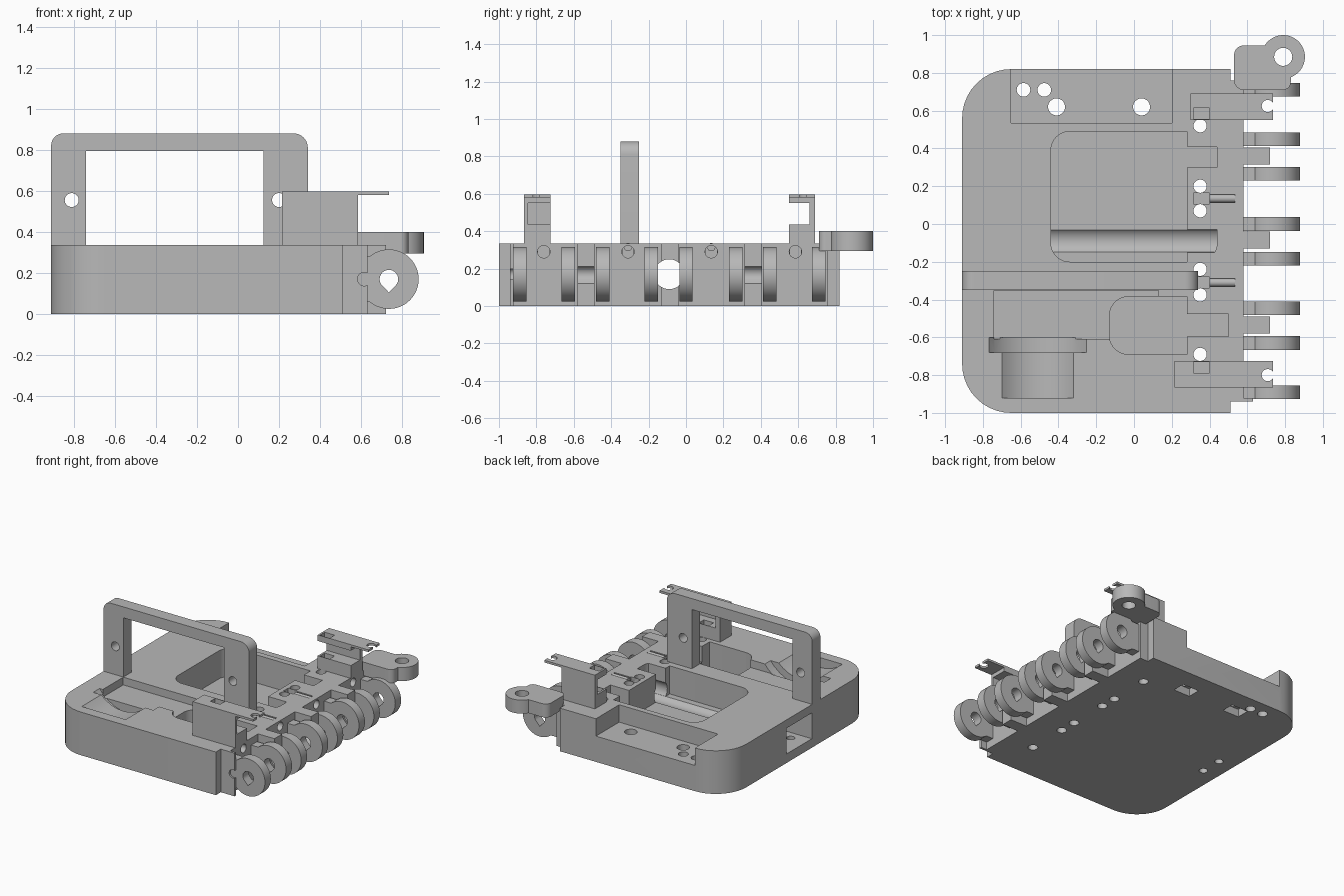
import bpy, bmesh
from math import sin, cos, radians, pi

if "Cube" in bpy.data.objects:
    bpy.data.objects.remove(bpy.data.objects["Cube"], do_unlink=True)

grey = bpy.data.materials.new("plain_grey")
grey.use_nodes = True
colour = (0.48, 0.48, 0.48, 1)
grey.diffuse_color = colour
grey.node_tree.nodes["Principled BSDF"].inputs["Base Color"].default_value = colour

TOP = 0.335      # top of the base
PIN_X, PIN_Z = 0.735, 0.17  # hinge axis


def prism(name, pts, axis, lo, hi):
    """Extrude a 2D outline along an axis."""
    place = {"x": lambda u, v, w: (w, u, v),
             "y": lambda u, v, w: (u, w, v),
             "z": lambda u, v, w: (u, v, w)}[axis]
    bm = bmesh.new()
    a = [bm.verts.new(place(u, v, lo)) for u, v in pts]
    b = [bm.verts.new(place(u, v, hi)) for u, v in pts]
    bm.faces.new(a)
    bm.faces.new(b)
    for i in range(len(pts)):
        j = (i + 1) % len(pts)
        bm.faces.new((a[i], a[j], b[j], b[i]))
    bmesh.ops.recalc_face_normals(bm, faces=bm.faces)
    me = bpy.data.meshes.new(name)
    bm.to_mesh(me)
    bm.free()
    me.materials.append(grey)
    ob = bpy.data.objects.new(name, me)
    bpy.context.scene.collection.objects.link(ob)
    return ob


def arc(u, v, r, start=0, end=360, n=32):
    steps = n if end - start == 360 else n + 1
    return [(u + r * cos(radians(start + (end - start) * i / n)),
             v + r * sin(radians(start + (end - start) * i / n))) for i in range(steps)]


def rounded(u0, u1, v0, v1, r00=0, r10=0, r11=0, r01=0):
    """Rectangle with a radius for each corner, counter-clockwise."""
    pts = []
    for u, v, su, sv, r, start in ((u0, v0, 1, 1, r00, 180), (u1, v0, -1, 1, r10, 270),
                                   (u1, v1, -1, -1, r11, 0), (u0, v1, 1, -1, r01, 90)):
        if r:
            pts += arc(u + su * r, v + sv * r, r, start, start + 90, 10)
        else:
            pts.append((u, v))
    return pts


def box(name, x0, x1, y0, y1, z0, z1):
    return prism(name, rounded(x0, x1, y0, y1), "z", z0, z1)


def combine(target, other, op="DIFFERENCE"):
    """Apply a boolean and discard the helper."""
    mod = target.modifiers.new("cut", "BOOLEAN")
    mod.operation, mod.solver, mod.object = op, "EXACT", other
    bpy.context.view_layer.update()
    deps = bpy.context.evaluated_depsgraph_get()
    me = bpy.data.meshes.new_from_object(target.evaluated_get(deps))
    target.modifiers.clear()
    target.data = me
    bpy.data.objects.remove(other, do_unlink=True)


def cut_box(target, *dims):
    combine(target, box("cutter", *dims))


def cut_round(target, u, v, r, axis, lo, hi):
    combine(target, prism("cutter", arc(u, v, r), axis, lo, hi))


# Base tray
base = prism("base_tray", rounded(-0.91, 0.51, -1, 0.82, r00=0.26, r01=0.26), "z", 0, TOP)
combine(base, box("hinge_side", 0.4, 0.58, -0.94, 0.76, 0, TOP), "UNION")

# Pockets in the tray
r = 0.1
combine(base, prism("cutter", rounded(-0.44, 0.44, -0.2, 0.49, r, r, r, r), "z", 0.117, 0.5))
combine(base, prism("cutter", rounded(-0.13, 0.5, -0.69, -0.385, r, r, r, r), "z", 0.117, 0.5))
cut_box(base, -0.74, 0.13, -0.61, -0.352, 0.275, 0.5)
cut_box(base, -0.65, 0.2, 0.535, 0.9, 0.2, 0.5)

# Curved cradle with a wider collar
cut_round(base, -0.51, 0.53, 0.272, "y", -0.92, -0.67)
cut_round(base, -0.51, 0.53, 0.325, "y", -0.68, -0.602)

# Columns standing in the pockets beside the hinge
for y0, y1 in ((0.41, 0.51), (-0.03, 0.3), (-0.476, -0.15), (-0.72, -0.595)):
    combine(base, box("column", 0.28, 0.52, y0, y1, 0.05, TOP), "UNION")

# Cable slot and tunnel
cut_box(base, -1, -0.66, -0.245, 0.065, 0.07, 0.27)
cut_round(base, -0.09, PIN_Z, 0.08, "x", -0.7, 0.8)
for y in (-0.17, 0.0):
    cut_round(base, -0.78, y, 0.03, "z", -0.1, 0.1)

# Screw holes and nut traps
for y in (0.52, 0.2, 0.07, -0.24, -0.375, -0.69):
    cut_round(base, 0.35, y, 0.035, "z", -0.1, 0.5)
for x in (-0.585, -0.475):
    cut_round(base, x, 0.71, 0.036, "z", -0.1, 0.5)
for x in (-0.41, 0.04):
    cut_round(base, x, 0.62, 0.045, "z", -0.1, 0.5)
    cut_box(base, x - 0.07, x + 0.07, 0.57, 0.67, -0.1, 0.06)

# Latch pin notches and bores
NOTCHES = (0.585, 0.135, -0.31, -0.76)
for y in NOTCHES:
    cut_box(base, 0.315, 0.4, y - 0.03, y + 0.03, 0.24, 0.5)
    cut_round(base, y, 0.29, 0.033, "x", 0.38, 0.7)
for y in NOTCHES[1:3]:
    cut_box(base, 0.38, 0.535, y - 0.022, y + 0.022, 0.29, 0.5)
    prism("latch_pin", arc(y, 0.315, 0.022), "x", 0.4, 0.535)

# Hinge knuckles with teardrop bores
teardrop = arc(PIN_X, PIN_Z, 0.045, -40, 220) + [(PIN_X, 0.105)]
for y in (-0.89, -0.63, -0.445, -0.185, 0.0, 0.265, 0.448, 0.71):
    knuckle = prism("hinge_knuckle", arc(PIN_X, PIN_Z, 0.145, n=48), "y", y - 0.036, y + 0.036)
    combine(knuckle, box("web", 0.57, 0.68, y - 0.036, y + 0.036, 0.06, 0.28), "UNION")
    combine(knuckle, prism("cutter", teardrop, "y", y - 0.1, y + 0.1))

# Posts between paired knuckles
for y in (-0.535, -0.085, 0.36):
    post = box("hinge_post", 0.575, 0.72, y - 0.046, y + 0.046, 0, TOP)
    combine(post, prism("cutter", teardrop, "y", y - 0.1, y + 0.1))
    if y == -0.085:
        cut_round(post, -0.09, PIN_Z, 0.08, "x", 0.5, 0.8)

# End tab beside the first knuckle
tab = box("end_tab", 0.5, 0.63, -0.94, -0.922, 0, TOP)
cut_round(tab, 0.615, PIN_Z, 0.033, "y", -1, -0.9)

# Carrying arch
arch = prism("carry_arch", rounded(-0.91, 0.34, TOP, 0.88, 0, 0, 0.07, 0.06), "y", -0.35, -0.25)
cut_box(arch, -0.74, 0.125, -0.5, 0, 0.2, 0.795)
for x in (-0.81, 0.2):
    cut_round(arch, x, 0.555, 0.034, "y", -0.5, 0)

# Latch clips: hollow block with a thin notched arm
for name, side, x0, inner, outer, wall, notch in (
        ("front_clip", -1, 0.215, 0.725, 0.865, 0.02, -0.76),
        ("back_clip", 1, 0.3, 0.55, 0.69, 0.03, 0.585)):
    y0, y1 = sorted((side * inner, side * outer))
    clip = box(name, x0, 0.585, y0, y1, TOP, 0.597)
    combine(clip, box("arm", 0.5, 0.735, y0, y1, 0.58, 0.597), "UNION")
    w0, w1 = sorted((side * (inner - 0.1), side * (outer - wall)))
    cut_box(clip, x0 + 0.04 if side < 0 else 0, 0.9, w0, w1, 0.435, 0.55)
    cut_box(clip, 0.315, 0.4, notch - 0.03, notch + 0.03, 0.2, 0.7)
    cut_round(clip, 0.708, side * (inner + 0.075), 0.032, "z", 0.5, 0.7)

# Side lug with an eye
lug = prism("side_lug", rounded(0.53, 0.83, 0.71, 0.945, 0.05, 0.04, 0, 0.05), "z", 0.295, 0.4)
combine(lug, prism("eye", arc(0.79, 0.885, 0.115, n=48), "z", 0.295, 0.4), "UNION")
cut_round(lug, 0.79, 0.885, 0.048, "z", 0.2, 0.5)

# Smooth the round walls, keep edges sharp
for ob in list(bpy.context.scene.objects):
    if ob.type == "MESH" and grey.name in ob.data.materials:
        bpy.ops.object.select_all(action="DESELECT")
        ob.select_set(True)
        bpy.context.view_layer.objects.active = ob
        bpy.ops.object.shade_smooth_by_angle(angle=pi / 6)
